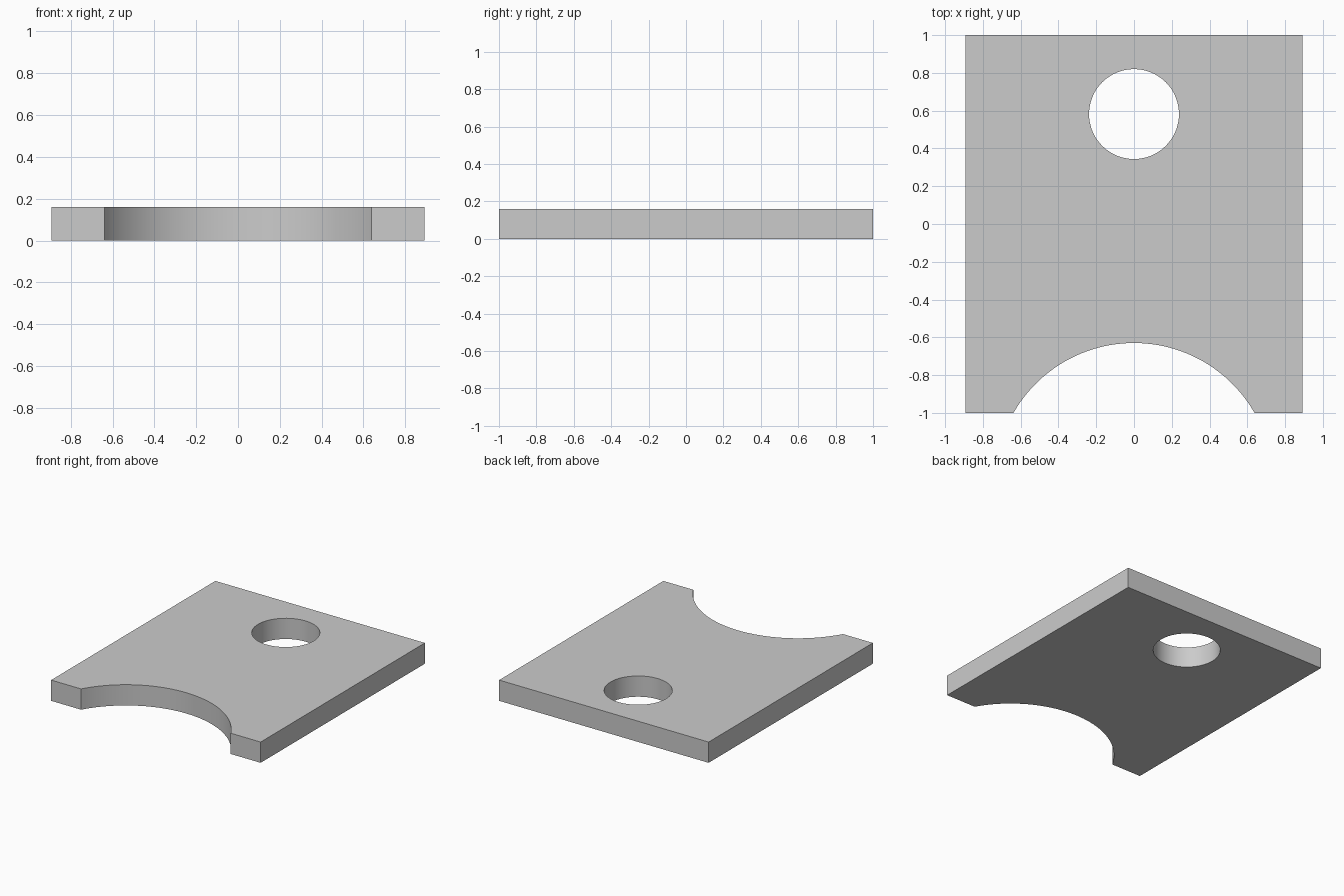
import bpy, bmesh, math

if "Cube" in bpy.data.objects:
    bpy.data.objects.remove(bpy.data.objects["Cube"])

W, T = 0.893, 0.16                 # half width, thickness
HOLE_Y, HOLE_R = 0.582, 0.238
CHORD, RISE = 0.638, 0.37          # notch half chord and depth
R = (CHORD**2 + RISE**2) / (2 * RISE)
ARC_Y = -1 + RISE - R


def prism(name, points, z0, z1):
    bm = bmesh.new()
    face = bm.faces.new([bm.verts.new((x, y, z0)) for x, y in points])
    ext = bmesh.ops.extrude_face_region(bm, geom=[face])
    moved = [v for v in ext["geom"] if isinstance(v, bmesh.types.BMVert)]
    bmesh.ops.translate(bm, verts=moved, vec=(0, 0, z1 - z0))
    bmesh.ops.recalc_face_normals(bm, faces=bm.faces[:])
    mesh = bpy.data.meshes.new(name)
    bm.to_mesh(mesh)
    bm.free()
    obj = bpy.data.objects.new(name, mesh)
    bpy.context.collection.objects.link(obj)
    return obj


def arc(cy, r, a0, a1, n):
    return [(r * math.cos(a0 + (a1 - a0) * i / n),
             cy + r * math.sin(a0 + (a1 - a0) * i / n)) for i in range(n + 1)]


# Plate outline with the arched notch in the front edge
half = math.asin(CHORD / R)
notch = arc(ARC_Y, R, math.pi / 2 + half, math.pi / 2 - half, 48)
plate = prism("plate", [(-W, -1)] + notch + [(W, -1), (W, 1), (-W, 1)], 0, T)

# Round through hole
cutter = prism("hole_cutter", arc(HOLE_Y, HOLE_R, 0, 2 * math.pi, 64)[:-1], -0.1, T + 0.1)
mod = plate.modifiers.new("hole", 'BOOLEAN')
mod.operation = 'DIFFERENCE'
mod.solver = 'EXACT'
mod.object = cutter

bpy.ops.object.select_all(action='DESELECT')
plate.select_set(True)
bpy.context.view_layer.objects.active = plate
bpy.ops.object.modifier_apply(modifier=mod.name)
bpy.data.objects.remove(cutter)
bpy.ops.object.shade_smooth_by_angle(angle=math.radians(30))
